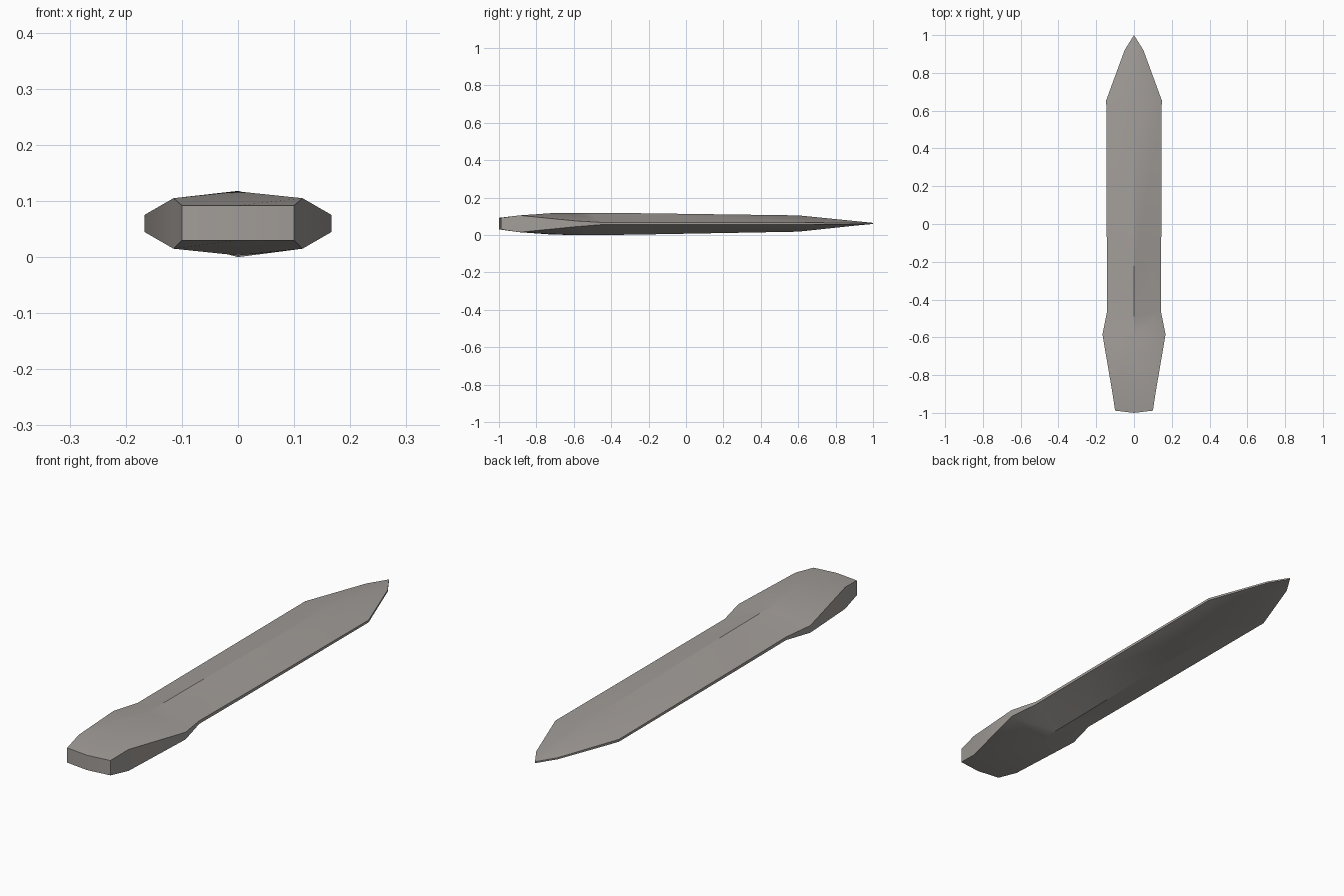
import bpy, bmesh, math

if "Cube" in bpy.data.objects:
    bpy.data.objects.remove(bpy.data.objects["Cube"])

# One row per station along the blade:
# edge y, edge x, edge top z, edge bottom z, ridge y, ridge top z, ridge bottom z
STATIONS = [
    (-0.988, 0.100, 0.092, 0.030, -1.00, 0.092, 0.030),
    (-0.890, 0.115, 0.105, 0.015, -0.72, 0.117, 0.003),
    (-0.585, 0.167, 0.075, 0.045, -0.60, 0.118, 0.000),
    (-0.460, 0.142, 0.068, 0.055, -0.50, 0.118, 0.000),
    (-0.140, 0.144, 0.067, 0.055, -0.28, 0.117, 0.002),
    (0.655, 0.147, 0.066, 0.056, 0.60, 0.105, 0.018),
    (0.920, 0.050, 0.065, 0.058, 0.92, 0.073, 0.052),
]

bm = bmesh.new()

# Six-sided sections, ridge in the middle and a thin wall at each edge
rings = []
for ye, x, zt, zb, yc, ct, cb in STATIONS:
    points = [(0, yc, ct), (x, ye, zt), (x, ye, zb),
              (0, yc, cb), (-x, ye, zb), (-x, ye, zt)]
    rings.append([bm.verts.new(p) for p in points])

# Skin between the sections
for a, b in zip(rings, rings[1:]):
    for i in range(6):
        j = (i + 1) % 6
        bm.faces.new((a[i], a[j], b[j], b[i]))

# Butt end: two flat faces meeting on the centre line
r = rings[0]
bm.faces.new((r[0], r[1], r[2], r[3]))
bm.faces.new((r[0], r[3], r[4], r[5]))

# Point: a short upright edge
top = bm.verts.new((0, 1, 0.065))
low = bm.verts.new((0, 1, 0.059))
r = rings[-1]
for face in ((r[0], r[1], top), (r[1], r[2], low, top), (r[2], r[3], low),
             (r[3], r[4], low), (r[4], r[5], top, low), (r[5], r[0], top)):
    bm.faces.new(face)

bmesh.ops.recalc_face_normals(bm, faces=bm.faces)
mesh = bpy.data.meshes.new("stone_blade")
bm.to_mesh(mesh)
bm.free()

blade = bpy.data.objects.new("stone_blade", mesh)
bpy.context.collection.objects.link(blade)

stone = bpy.data.materials.new("warm grey stone")
stone.diffuse_color = (0.36, 0.335, 0.315, 1)
stone.use_nodes = True
stone.node_tree.nodes["Principled BSDF"].inputs["Base Color"].default_value = stone.diffuse_color
mesh.materials.append(stone)

# Soft facets with crisp outer edges
bpy.context.view_layer.objects.active = blade
blade.select_set(True)
bpy.ops.object.shade_smooth_by_angle(angle=math.radians(32))
